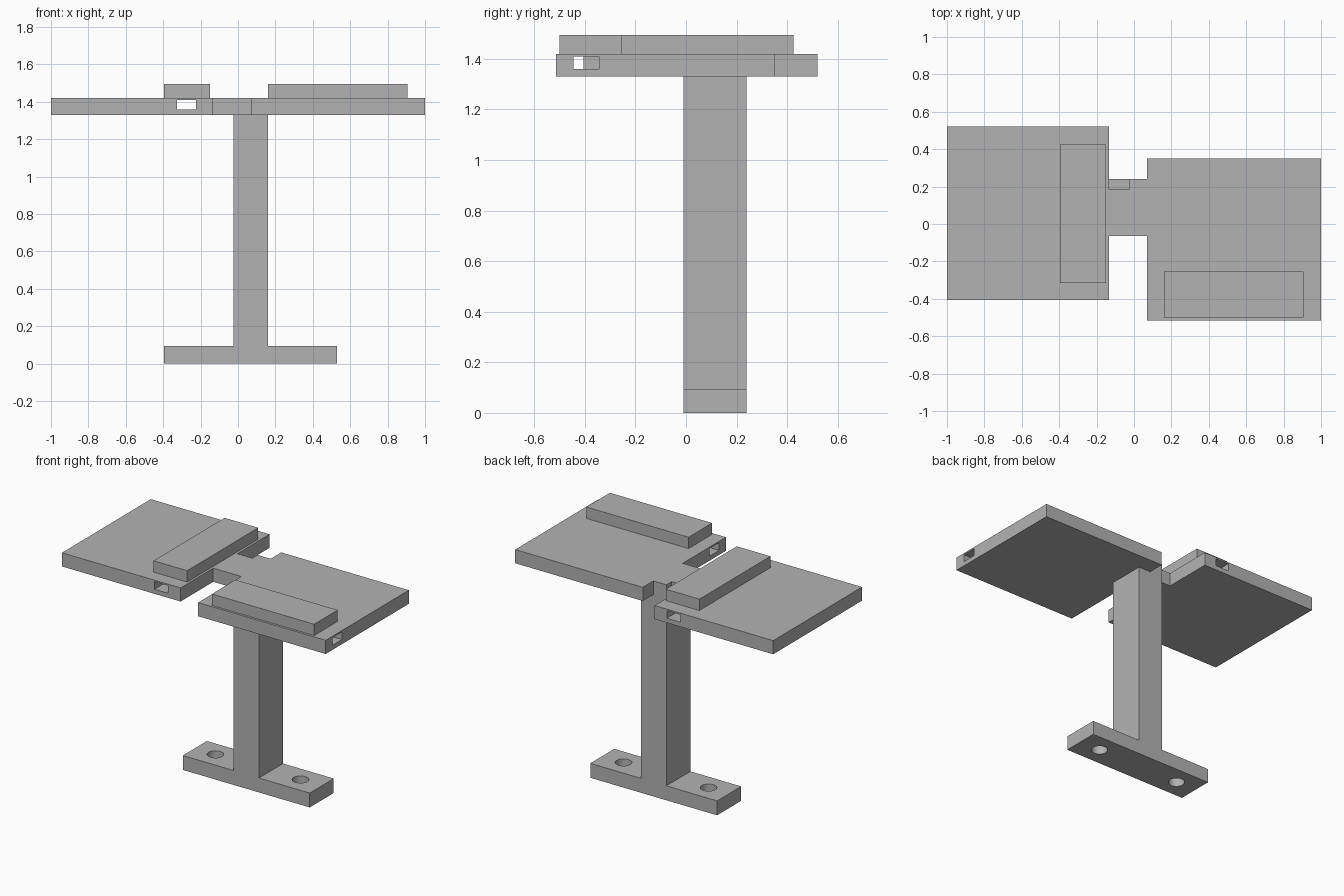
import bpy
import bmesh
from mathutils import Matrix, Vector

cube = bpy.data.objects.get("Cube")
if cube:
    bpy.data.objects.remove(cube, do_unlink=True)

GREY = (0.45, 0.45, 0.45, 1.0)
grey = bpy.data.materials.new("plain grey")
grey.use_nodes = True
grey.diffuse_color = GREY
grey.node_tree.nodes["Principled BSDF"].inputs["Base Color"].default_value = GREY


def finish(name, bm):
    bmesh.ops.recalc_face_normals(bm, faces=bm.faces)
    mesh = bpy.data.meshes.new(name)
    bm.to_mesh(mesh)
    bm.free()
    mesh.materials.append(grey)
    obj = bpy.data.objects.new(name, mesh)
    bpy.context.collection.objects.link(obj)
    return obj


def prism(name, points, offset):
    """Extrude a closed outline along an offset."""
    bm = bmesh.new()
    face = bm.faces.new([bm.verts.new(p) for p in points])
    new = bmesh.ops.extrude_face_region(bm, geom=[face])["geom"]
    verts = [v for v in new if isinstance(v, bmesh.types.BMVert)]
    bmesh.ops.translate(bm, verts=verts, vec=Vector(offset))
    return finish(name, bm)


def box(name, x, y, z):
    outline = [(x[0], y[0], z[0]), (x[1], y[0], z[0]),
               (x[1], y[1], z[0]), (x[0], y[1], z[0])]
    return prism(name, outline, (0, 0, z[1] - z[0]))


def cut(target, cutter):
    """Subtract the cutter, apply the result and drop the cutter."""
    mod = target.modifiers.new("cut", 'BOOLEAN')
    mod.operation = 'DIFFERENCE'
    mod.solver = 'EXACT'
    mod.object = cutter
    cutter.hide_render = True
    bpy.ops.object.select_all(action='DESELECT')
    bpy.context.view_layer.objects.active = target
    target.select_set(True)
    bpy.ops.object.modifier_apply(modifier=mod.name)
    bpy.data.objects.remove(cutter, do_unlink=True)


BOTTOM, TOP, RAISED = 1.33, 1.42, 1.495
BACK = 0.24          # rear face of the stand
POST_L, POST_R = -0.025, 0.16

# Two offset platforms joined by a narrow stepped bridge
outline = [
    (-1, -0.405), (-0.135, -0.405), (-0.135, -0.065), (0.07, -0.065),
    (0.07, -0.515), (1, -0.515), (1, 0.35), (0.07, 0.35),
    (0.07, BACK), (POST_L, BACK), (POST_L, 0.185), (-0.135, 0.185),
    (-0.135, 0.52), (-1, 0.52),
]
platforms = prism("platforms", [(x, y, BOTTOM) for x, y in outline],
                  (0, 0, TOP - BOTTOM))

# Rectangular channels running through each platform
slot_z = (1.36, 1.41)
cut(platforms, box("slot_cutter", (-0.325, -0.225), (-0.6, 0.6), slot_z))
cut(platforms, box("slot_cutter", (0.0, 1.1), (-0.445, -0.345), slot_z))

# Raised bars on the platforms
box("right_raised_bar", (-0.395, -0.15), (-0.315, 0.425), (TOP, RAISED))
box("left_raised_bar", (0.16, 0.905), (-0.5, -0.255), (TOP, RAISED))

# Post and foot as one inverted T profile
foot_l, foot_r, foot_top, front = -0.395, 0.53, 0.095, -0.01
profile = [
    (foot_l, 0), (foot_r, 0), (foot_r, foot_top), (POST_R, foot_top),
    (POST_R, BOTTOM), (POST_L, BOTTOM), (POST_L, foot_top), (foot_l, foot_top),
]
stand = prism("stand", [(x, front, z) for x, z in profile],
              (0, BACK - front, 0))

# Round mounting holes in the foot
for x in (-0.245, 0.375):
    bm = bmesh.new()
    bmesh.ops.create_cone(bm, cap_ends=True, segments=32, radius1=0.05,
                          radius2=0.05, depth=0.4,
                          matrix=Matrix.Translation((x, 0.115, 0.05)))
    cut(stand, finish("hole_cutter", bm))

bpy.ops.object.select_all(action='DESELECT')
bpy.context.view_layer.objects.active = stand
stand.select_set(True)
bpy.ops.object.shade_smooth_by_angle()
